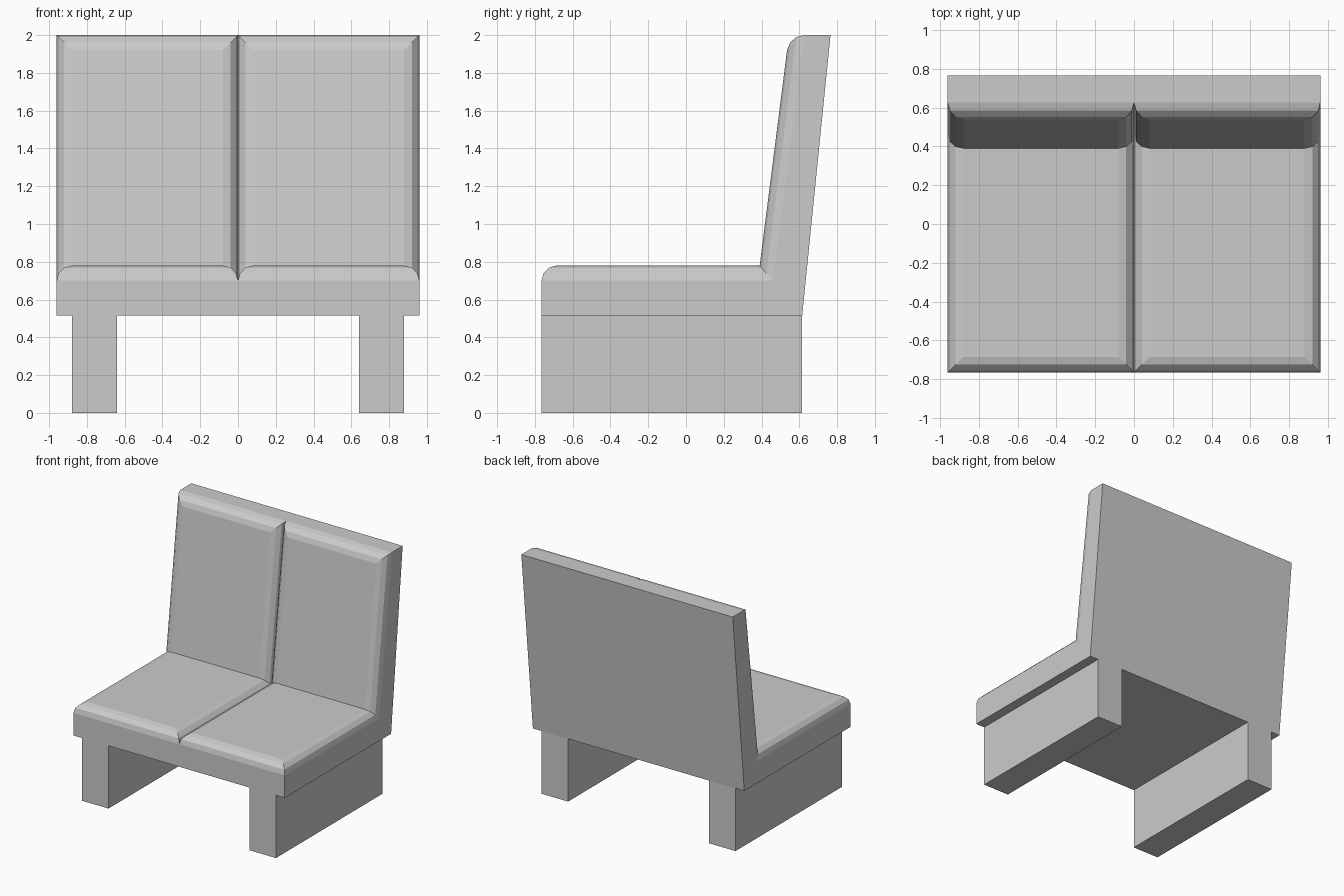
import bpy, bmesh

if "Cube" in bpy.data.objects:
    bpy.data.objects.remove(bpy.data.objects["Cube"])

W = 0.96     # half width of the bench
R = 0.08     # rounding of the cushion edges


def finish(bm, name):
    bmesh.ops.recalc_face_normals(bm, faces=bm.faces)
    me = bpy.data.meshes.new(name)
    bm.to_mesh(me)
    bm.free()
    ob = bpy.data.objects.new(name, me)
    bpy.context.collection.objects.link(ob)
    mod = ob.modifiers.new("mirror", 'MIRROR')
    mod.use_clip = True
    return ob


def extrude_x(profile, x0, x1):
    """Solid from a (y, z) profile between two x positions."""
    bm = bmesh.new()
    face = bm.faces.new([bm.verts.new((x0, y, z)) for y, z in profile])
    ext = bmesh.ops.extrude_face_region(bm, geom=[face], use_keep_orig=True)
    moved = [g for g in ext["geom"] if isinstance(g, bmesh.types.BMVert)]
    bmesh.ops.translate(bm, verts=moved, vec=(x1 - x0, 0, 0))
    bmesh.ops.recalc_face_normals(bm, faces=bm.faces)
    return bm


# seat and backrest cushion: one L-shaped half, rounded on the sitting side
front_top, crook, back_top = (-0.765, 0.78), (0.39, 0.78), (0.545, 2.0)
profile = [(-0.765, 0.515), front_top, crook, back_top, (0.765, 2.0), (0.615, 0.515)]
bm = extrude_x(profile, 0, W)


def at(v, p):
    return abs(v.co.y - p[0]) < 1e-4 and abs(v.co.z - p[1]) < 1e-4


pairs = [(front_top, front_top), (back_top, back_top), (front_top, crook), (crook, back_top)]
rounded = [e for e in bm.edges if any(
    (at(e.verts[0], p) and at(e.verts[1], q)) or (at(e.verts[0], q) and at(e.verts[1], p))
    for p, q in pairs)]
bmesh.ops.bevel(bm, geom=rounded, offset=R, offset_type='OFFSET', segments=3,
                profile=0.5, affect='EDGES')
# open the middle so the mirrored halves join along the groove
middle = [f for f in bm.faces if all(abs(v.co.x) < 1e-4 for v in f.verts)]
bmesh.ops.delete(bm, geom=middle, context='FACES')
finish(bm, "seat_and_backrest")

# slab legs
leg = [(-0.765, 0), (-0.765, 0.515), (0.615, 0.515), (0.615, 0)]
finish(extrude_x(leg, 0.64, 0.88), "slab_legs")
